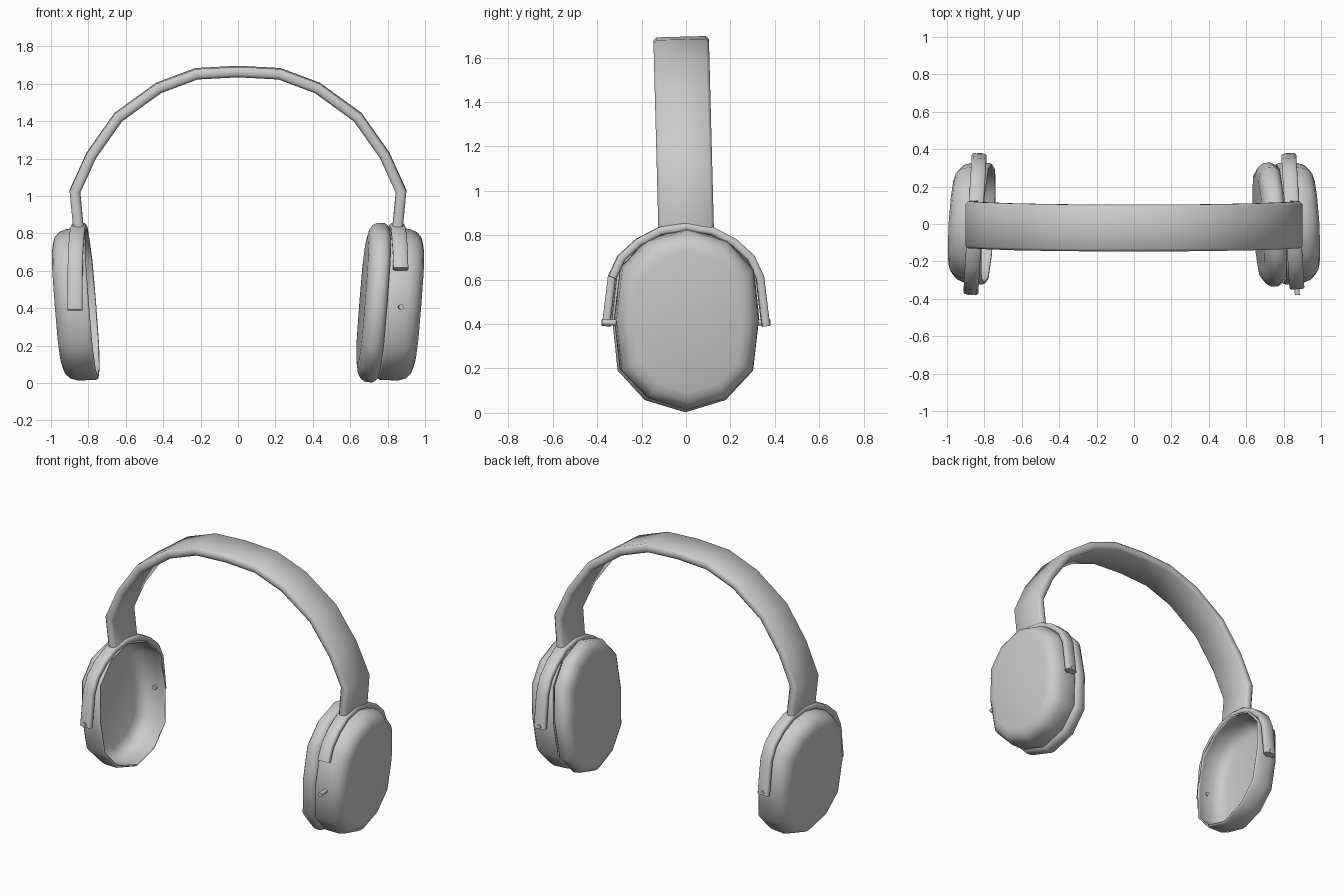
import bpy, bmesh, math
from mathutils import Matrix, Vector

if "Cube" in bpy.data.objects:
    bpy.data.objects.remove(bpy.data.objects["Cube"])


def finish(name, bm, angle=60, mirror=False):
    if mirror:
        bmesh.ops.scale(bm, vec=(-1, 1, 1), verts=bm.verts)
        bmesh.ops.reverse_faces(bm, faces=bm.faces)
    me = bpy.data.meshes.new(name)
    bm.to_mesh(me)
    bm.free()
    ob = bpy.data.objects.new(name, me)
    bpy.context.collection.objects.link(ob)
    bpy.ops.object.select_all(action='DESELECT')
    ob.select_set(True)
    bpy.context.view_layer.objects.active = ob
    bpy.ops.object.shade_smooth_by_angle(angle=math.radians(angle))
    return ob


def loft(rings, cap_start=True, cap_end=True):
    bm = bmesh.new()
    vr = [[bm.verts.new(p) for p in r] for r in rings]
    n = len(vr[0])
    for a, b in zip(vr, vr[1:]):
        for i in range(n):
            j = (i + 1) % n
            bm.faces.new((a[i], a[j], b[j], b[i]))
    if cap_start:
        bm.faces.new(vr[0][::-1])
    if cap_end:
        bm.faces.new(vr[-1])
    bmesh.ops.recalc_face_normals(bm, faces=bm.faces)
    return bm


def strap(path, thick, width, bevel, place):
    """Sweep a chamfered rectangle along a planar path with mitred joints."""
    t, w, c = thick / 2, width / 2, bevel
    sec = [(t, w - c), (t - c, w), (c - t, w), (-t, w - c),
           (-t, c - w), (c - t, -w), (t - c, -w), (t, c - w)]
    pts = [Vector(p) for p in path]
    rings = []
    for i, p in enumerate(pts):
        d0 = (p - pts[max(i - 1, 0)]).normalized() if i else (pts[1] - p).normalized()
        d1 = (pts[i + 1] - p).normalized() if i < len(pts) - 1 else d0
        d = (d0 + d1).normalized()
        nrm = Vector((-d.y, d.x)) / d.dot(d0)
        rings.append([place(p.x + nrm.x * a, p.y + nrm.y * a, b) for a, b in sec])
    return loft(rings)


# headband, leaning slightly forward
half = [(0.222, 1.654), (0.425, 1.578), (0.64, 1.422),
        (0.784, 1.218), (0.872, 1.025), (0.853, 0.83)]
path = [(-x, z) for x, z in reversed(half)] + [(0, 1.666)] + half
bm = strap(path, 0.056, 0.25, 0.014, lambda u, v, w: (u, w, v))
bmesh.ops.rotate(bm, cent=(0, 0, 0.85), verts=bm.verts,
                 matrix=Matrix.Rotation(math.radians(1.5), 3, 'X'))
finish("headband", bm)

# twelve-sided outline shared by cups and cushion
quarter = [(0, 1), (0.55, 0.87), (0.92, 0.56), (1, 0)]
right_half = quarter + [(y, -z) for y, z in quarter[-2::-1]]
outline = right_half + [(-y, z) for y, z in right_half[-2:0:-1]]

YAW = Matrix.Rotation(math.radians(3.5), 4, 'Z')
CUP = (Matrix.Translation((0.778, 0, 0.427)) @ YAW
       @ Matrix.Rotation(math.radians(4.5), 4, 'Y'))
YOKE = Matrix.Translation((0.85, 0, 0)) @ YAW


def dish(profile, a, b, **caps):
    """Rings along local x; each ring is inset by a fixed distance."""
    bm = loft([[(d, y * (a - i), z * (b - i)) for y, z in outline]
               for d, i in profile], **caps)
    bm.transform(CUP)
    return bm


arm = [(0.115, 0.82), (0.215, 0.768), (0.292, 0.698), (0.333, 0.61), (0.36, 0.39)]
for side, left in (("left", True), ("right", False)):
    # hollow cup shell
    cup = finish(side + "_cup", dish(
        [(0, 0.006), (0.012, 0), (0.11, 0.004), (0.15, 0.018),
         (0.176, 0.045), (0.188, 0.085)], 0.325, 0.41, cap_start=False), mirror=left)
    sol = cup.modifiers.new("shell", 'SOLIDIFY')
    sol.thickness = 0.01

    # yoke: the right front arm is snapped short
    front = arm if left else arm[:-1]
    yp = [(-y, z) for y, z in reversed(front)] + [(0, 0.837)] + arm
    bm = strap(yp, 0.036, 0.08, 0.008, lambda u, v, w: (w, u, v))
    bm.transform(YOKE)
    finish(side + "_yoke", bm, mirror=left)

    # pivot pins
    bm = bmesh.new()
    for s in (-1, 1):
        bmesh.ops.create_cone(
            bm, cap_ends=True, segments=10, radius1=0.014, radius2=0.014, depth=0.08,
            matrix=Matrix.Translation((0, s * 0.34, 0.407)) @ Matrix.Rotation(math.pi / 2, 4, 'X'))
    bm.transform(YOKE)
    finish(side + "_pivot_pins", bm, mirror=left)

# only the right cup keeps its ear cushion
finish("right_cushion", dish(
    [(0.004, 0.03), (-0.01, 0.012), (-0.028, 0), (-0.068, 0.002),
     (-0.092, 0.018), (-0.108, 0.045), (-0.114, 0.08)], 0.332, 0.428))
